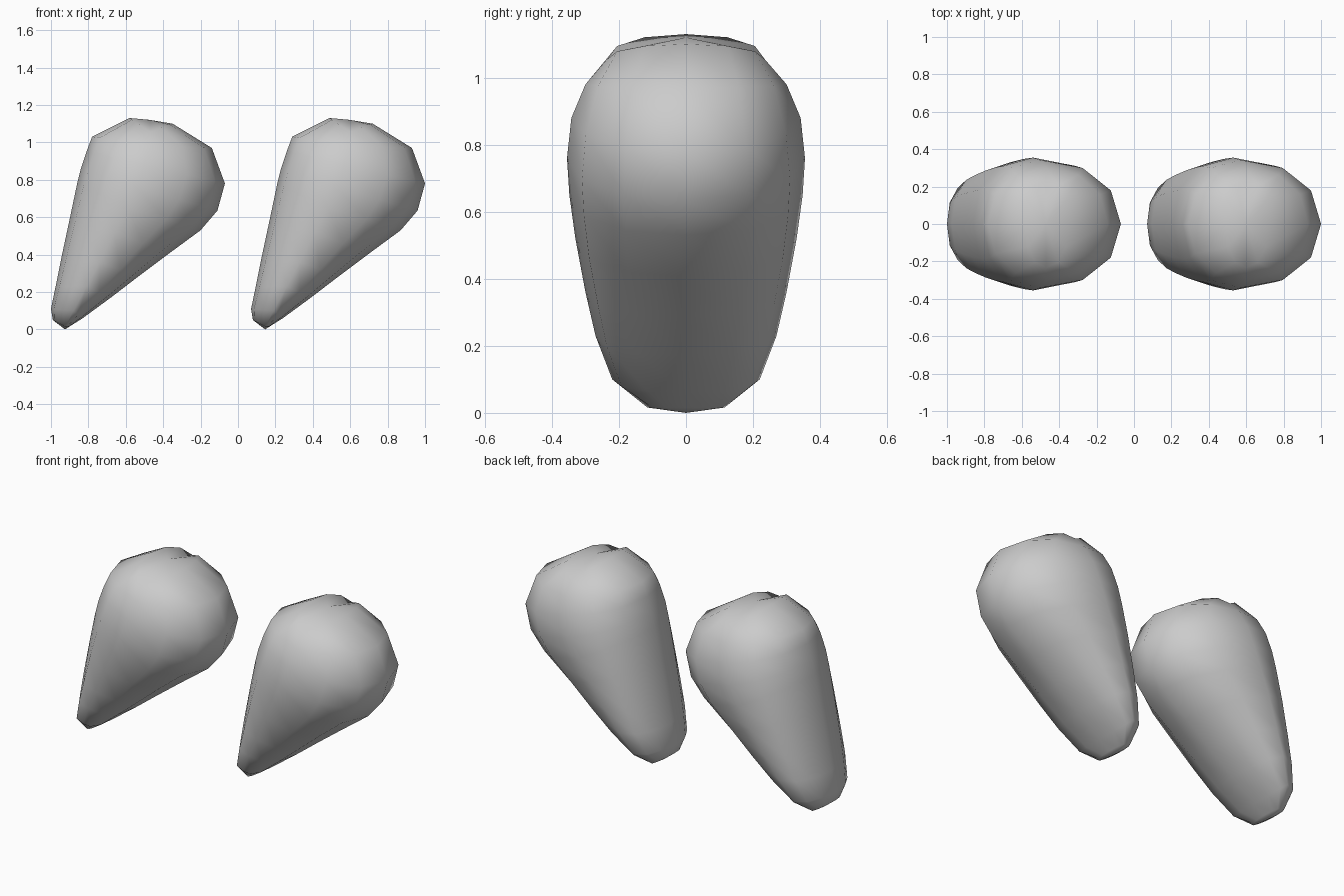
import bpy, bmesh
from math import sin, cos, pi, copysign

if "Cube" in bpy.data.objects:
    bpy.data.objects.remove(bpy.data.objects["Cube"])

# Cross-sections from foot to crown: outer (x, z), side (x, z), inner (x, z), half width in y
SECTIONS = [
    ((-0.99, 0.05), (-0.925, 0.016), (-0.90, 0.016), 0.115),
    ((-1.00, 0.11), (-0.88, 0.10), (-0.83, 0.06), 0.22),
    ((-0.975, 0.23), (-0.81, 0.23), (-0.68, 0.17), 0.27),
    ((-0.945, 0.38), (-0.74, 0.36), (-0.53, 0.285), 0.30),
    ((-0.90, 0.59), (-0.66, 0.52), (-0.37, 0.405), 0.33),
    ((-0.86, 0.78), (-0.59, 0.65), (-0.20, 0.53), 0.348),
    ((-0.84, 0.86), (-0.54, 0.76), (-0.11, 0.635), 0.355),
    ((-0.81, 0.95), (-0.50, 0.88), (-0.07, 0.78), 0.342),
    ((-0.78, 1.03), (-0.47, 0.98), (-0.14, 0.97), 0.30),
    ((-0.58, 1.13), (-0.47, 1.055), (-0.35, 1.10), 0.235),
]
FOOT, CROWN = (-0.925, 0, 0.0), (-0.47, 0, 1.12)
SIDES = 12
SHIFT = 1.07


def rounded(v):
    return copysign(abs(v) ** 0.93, v)


def pear_mesh():
    bm = bmesh.new()
    rings = []
    for outer, side, inner, width in SECTIONS:
        ring = []
        for i in range(SIDES):
            a = 2 * pi * i / SIDES
            c, s = rounded(cos(a)), rounded(sin(a))
            if abs(c) < 1e-6:
                c = 0
            end = outer if c > 0 else inner
            x = side[0] + (end[0] - side[0]) * abs(c)
            z = side[1] + (end[1] - side[1]) * abs(c)
            ring.append(bm.verts.new((x, width * s, z)))
        rings.append(ring)
    foot, crown = bm.verts.new(FOOT), bm.verts.new(CROWN)
    for i in range(SIDES):
        j = (i + 1) % SIDES
        for a, b in zip(rings, rings[1:]):
            bm.faces.new((a[i], a[j], b[j], b[i]))
        bm.faces.new((foot, rings[0][j], rings[0][i]))
        bm.faces.new((crown, rings[-1][i], rings[-1][j]))
    bmesh.ops.recalc_face_normals(bm, faces=bm.faces[:])
    for f in bm.faces:
        f.smooth = True
    mesh = bpy.data.meshes.new("leaning_pear")
    bm.to_mesh(mesh)
    bm.free()
    return mesh


# Two identical leaning forms side by side
mesh = pear_mesh()
for name, dx in (("left_form", 0), ("right_form", SHIFT)):
    ob = bpy.data.objects.new(name, mesh)
    ob.location.x = dx
    bpy.context.collection.objects.link(ob)
